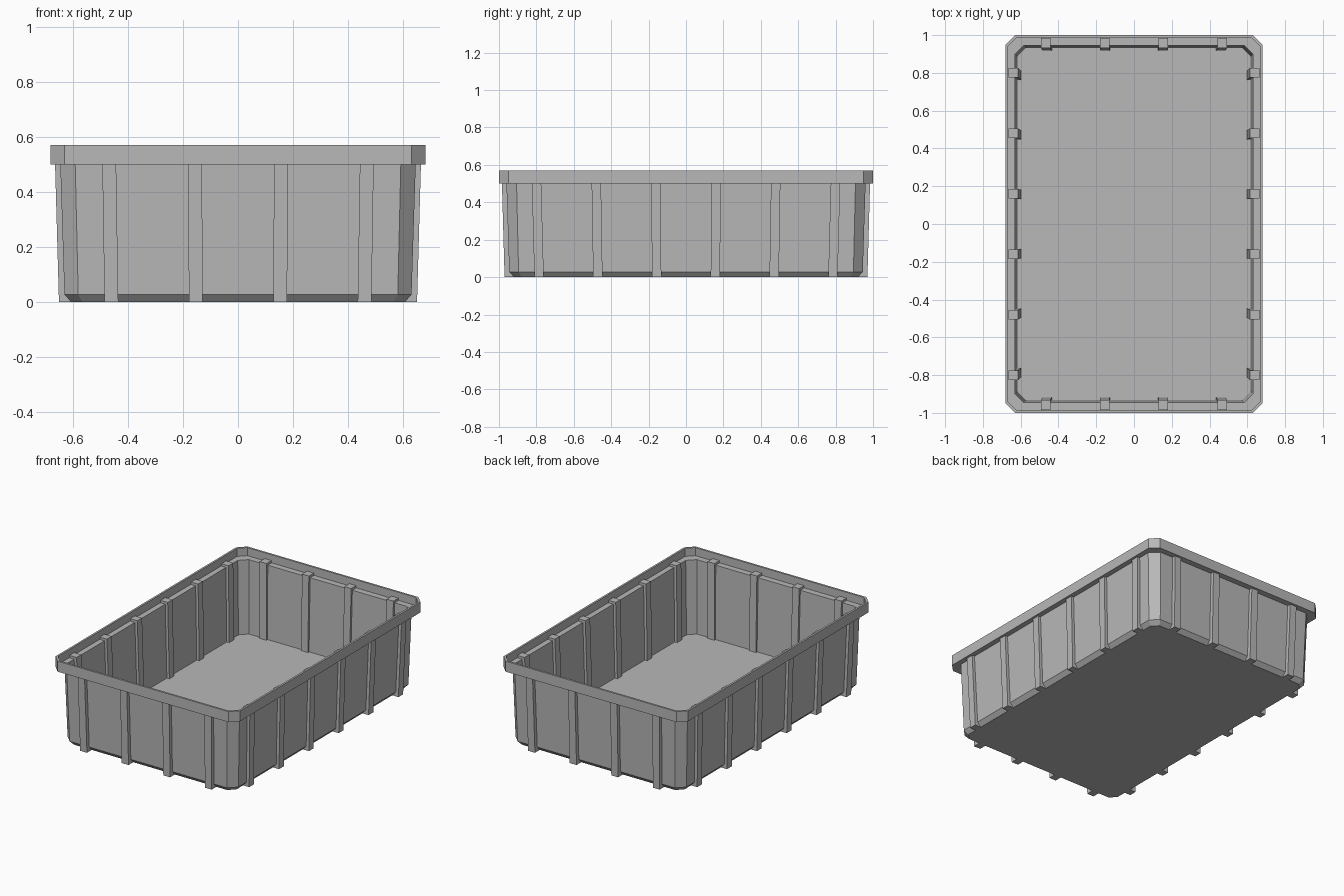
import bpy
import bmesh

cube = bpy.data.objects.get("Cube")
if cube:
    bpy.data.objects.remove(cube, do_unlink=True)

grey = bpy.data.materials.new("plastic_grey")
grey.use_nodes = True
colour = (0.48, 0.48, 0.48, 1)
grey.diffuse_color = colour
grey.node_tree.nodes["Principled BSDF"].inputs["Base Color"].default_value = colour


def finish(name, bm):
    bmesh.ops.recalc_face_normals(bm, faces=bm.faces)
    mesh = bpy.data.meshes.new(name)
    bm.to_mesh(mesh)
    bm.free()
    mesh.materials.append(grey)
    obj = bpy.data.objects.new(name, mesh)
    bpy.context.collection.objects.link(obj)
    return obj


def octagon(bm, hx, hy, cut, z):
    """Rectangle with clipped corners, as a ring of eight vertices."""
    pts = [(hx, hy - cut), (hx - cut, hy), (cut - hx, hy), (-hx, hy - cut),
           (-hx, cut - hy), (cut - hx, -hy), (hx - cut, -hy), (hx, cut - hy)]
    return [bm.verts.new((x, y, z)) for x, y in pts]


def bridge(bm, a, b):
    n = len(a)
    for i in range(n):
        j = (i + 1) % n
        bm.faces.new((a[i], a[j], b[j], b[i]))


# Tray shell: up the outside, over the rim, down the inside to the floor
rings = [
    (0.605, 0.920, 0.040, 0.000),   # underside
    (0.630, 0.945, 0.050, 0.028),   # bottom bevel
    (0.645, 0.960, 0.054, 0.500),   # outer wall
    (0.680, 1.000, 0.050, 0.500),   # rim underside
    (0.680, 1.000, 0.050, 0.570),   # rim outer face
    (0.667, 0.987, 0.045, 0.570),   # lip top
    (0.667, 0.987, 0.045, 0.516),   # lip inner face
    (0.631, 0.946, 0.048, 0.516),   # ledge
    (0.617, 0.932, 0.045, 0.028),   # inner wall
]
bm = bmesh.new()
loops = [octagon(bm, *r) for r in rings]
for a, b in zip(loops, loops[1:]):
    bridge(bm, a, b)
bm.faces.new(loops[0])
bm.faces.new(loops[-1])
finish("tray_shell", bm)


# Ribs run through the walls, leaning outwards and spreading towards the top
def add_rib(bm, axis, side, bottom, top):
    levels = []
    for z, pos, outer, inner in (bottom, top):
        corners = [(pos - 0.025, inner), (pos + 0.025, inner),
                   (pos + 0.025, outer), (pos - 0.025, outer)]
        ring = []
        for along, out in corners:
            xy = (along, side * out) if axis == "y" else (side * out, along)
            ring.append(bm.verts.new((*xy, z)))
        levels.append(ring)
    bridge(bm, *levels)
    for ring in levels:
        bm.faces.new(ring)


def rib_row(name, axis, side, positions, bottom_out, top_out):
    bm = bmesh.new()
    for p in positions:
        add_rib(bm, axis, side,
                (0.0, p * 0.982, bottom_out, bottom_out - 0.052),
                (0.532, p, top_out, top_out - 0.052))
    finish(name, bm)


short_wall = (-0.468, -0.156, 0.156, 0.468)
long_wall = (-0.80, -0.48, -0.16, 0.16, 0.48, 0.80)
for name, side in (("front_ribs", -1), ("back_ribs", 1)):
    rib_row(name, "y", side, short_wall, 0.970, 0.985)
for name, side in (("right_ribs", -1), ("left_ribs", 1)):
    rib_row(name, "x", side, long_wall, 0.650, 0.665)
